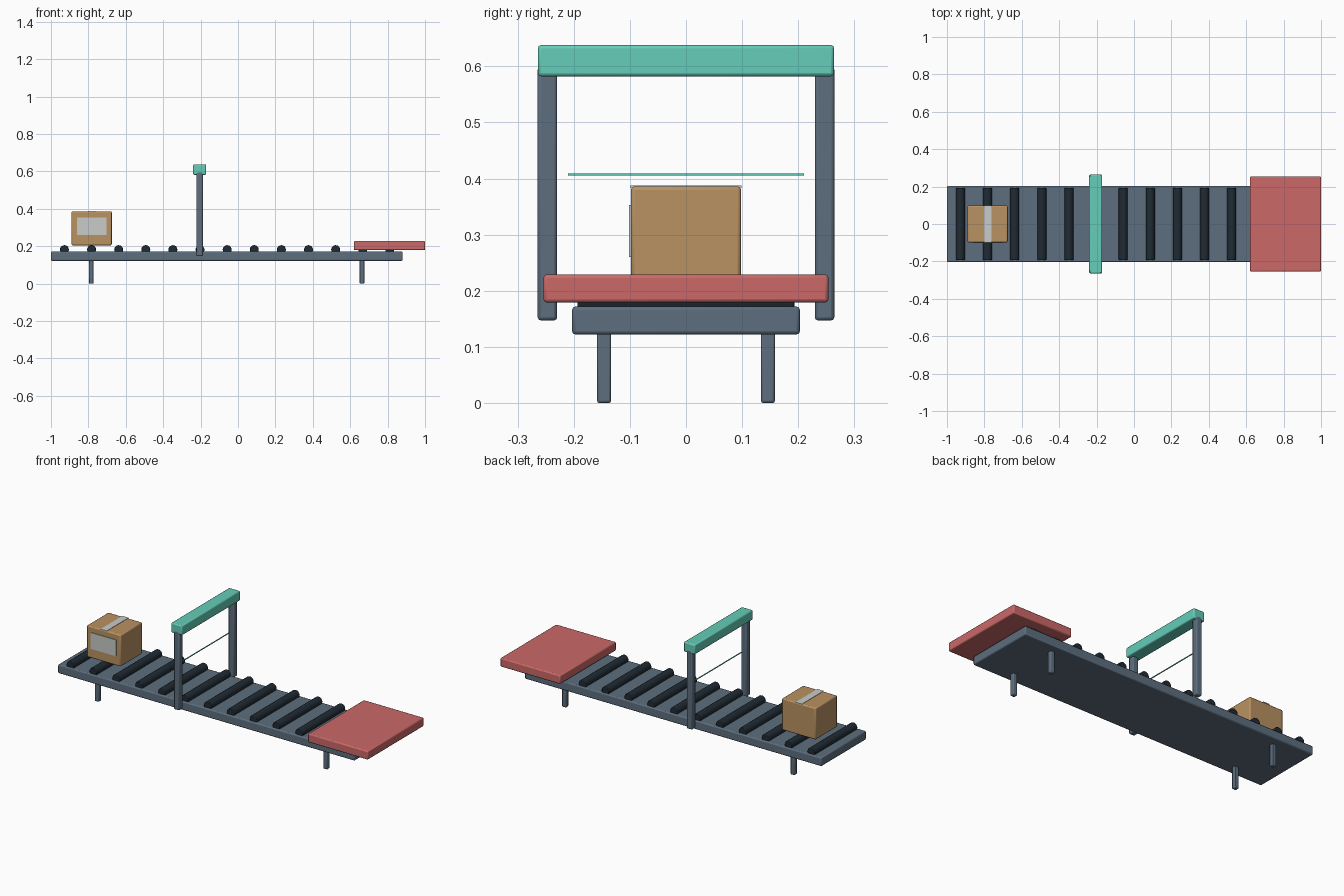
import bpy
import math

cube = bpy.data.objects.get("Cube")
if cube:
    bpy.data.objects.remove(cube, do_unlink=True)


def material(name, hex_code):
    """One flat colour, converted from sRGB hex to linear."""
    rgb = [int(hex_code[i:i + 2], 16) / 255 for i in (0, 2, 4)]
    lin = [c / 12.92 if c < 0.04045 else ((c + 0.055) / 1.055) ** 2.4 for c in rgb]
    mat = bpy.data.materials.new(name)
    mat.use_nodes = True
    mat.diffuse_color = (*lin, 1)
    bsdf = mat.node_tree.nodes["Principled BSDF"]
    bsdf.inputs["Base Color"].default_value = (*lin, 1)
    bsdf.inputs["Roughness"].default_value = 0.7
    return mat


steel = material("slate steel", "5D6E7E")
rubber = material("dark rubber", "202B34")
mint = material("mint", "65CDB8")
red = material("soft red", "CC6868")
cardboard = material("cardboard", "BA9262")
paper = material("pale paper", "C8CCC8")


def finish(obj, name, mat, bevel):
    obj.name = name
    obj.data.materials.append(mat)
    if bevel:
        mod = obj.modifiers.new("soft edges", "BEVEL")
        mod.width = bevel
        mod.segments = 2
        mod.limit_method = "ANGLE"
        mod.angle_limit = math.radians(40)
    bpy.ops.object.shade_smooth_by_angle(angle=math.radians(35))
    return obj


def box(name, x, y, z, mat, bevel=0.006):
    """Box from (min, max) pairs on each axis."""
    bpy.ops.mesh.primitive_cube_add(size=1, location=[sum(p) / 2 for p in (x, y, z)])
    obj = bpy.context.object
    obj.scale = [p[1] - p[0] for p in (x, y, z)]
    bpy.ops.object.transform_apply(location=False, rotation=False, scale=True)
    return finish(obj, name, mat, bevel)


def about(centre, half):
    return (centre - half, centre + half)


# Conveyor bed and its four legs
box("conveyor_bed", (-1, 0.88), about(0, 0.203), (0.122, 0.172), steel)
for end, x in (("right", -0.785), ("left", 0.663)):
    for side, y in (("front", -0.146), ("back", 0.146)):
        box(f"{side}_{end}_leg", about(x, 0.0125), about(y, 0.0125),
            (0, 0.13), steel, 0.004)

# Rollers across the bed
for i in range(13):
    bpy.ops.mesh.primitive_cylinder_add(
        vertices=16, radius=0.024, depth=0.386,
        location=(-0.928 + 0.145 * i, 0, 0.182), rotation=(math.pi / 2, 0, 0))
    finish(bpy.context.object, f"roller_{i + 1}", rubber, 0.003)

# Scanner arch with a thin light beam
arch_x = -0.205
for side, y in (("front", -0.247), ("back", 0.247)):
    box(f"{side}_arch_post", about(arch_x, 0.0175), about(y, 0.0175),
        (0.147, 0.6), steel)
box("arch_crossbar", about(arch_x, 0.035), about(0, 0.264), (0.582, 0.638), mint)
box("scan_beam", about(arch_x, 0.0025), about(0, 0.21), (0.405, 0.409), mint, 0)

# Parcel with tape and label
box("parcel", (-0.89, -0.675), about(0, 0.098), (0.205, 0.386), cardboard)
box("parcel_tape", (-0.803, -0.763), about(0, 0.099), (0.383, 0.388), paper, 0)
box("parcel_label", (-0.862, -0.702), (-0.102, -0.096), (0.26, 0.353), paper, 0)

# Unloading platform at the far end
box("end_platform", (0.62, 1), about(0, 0.254), (0.179, 0.229), red)
